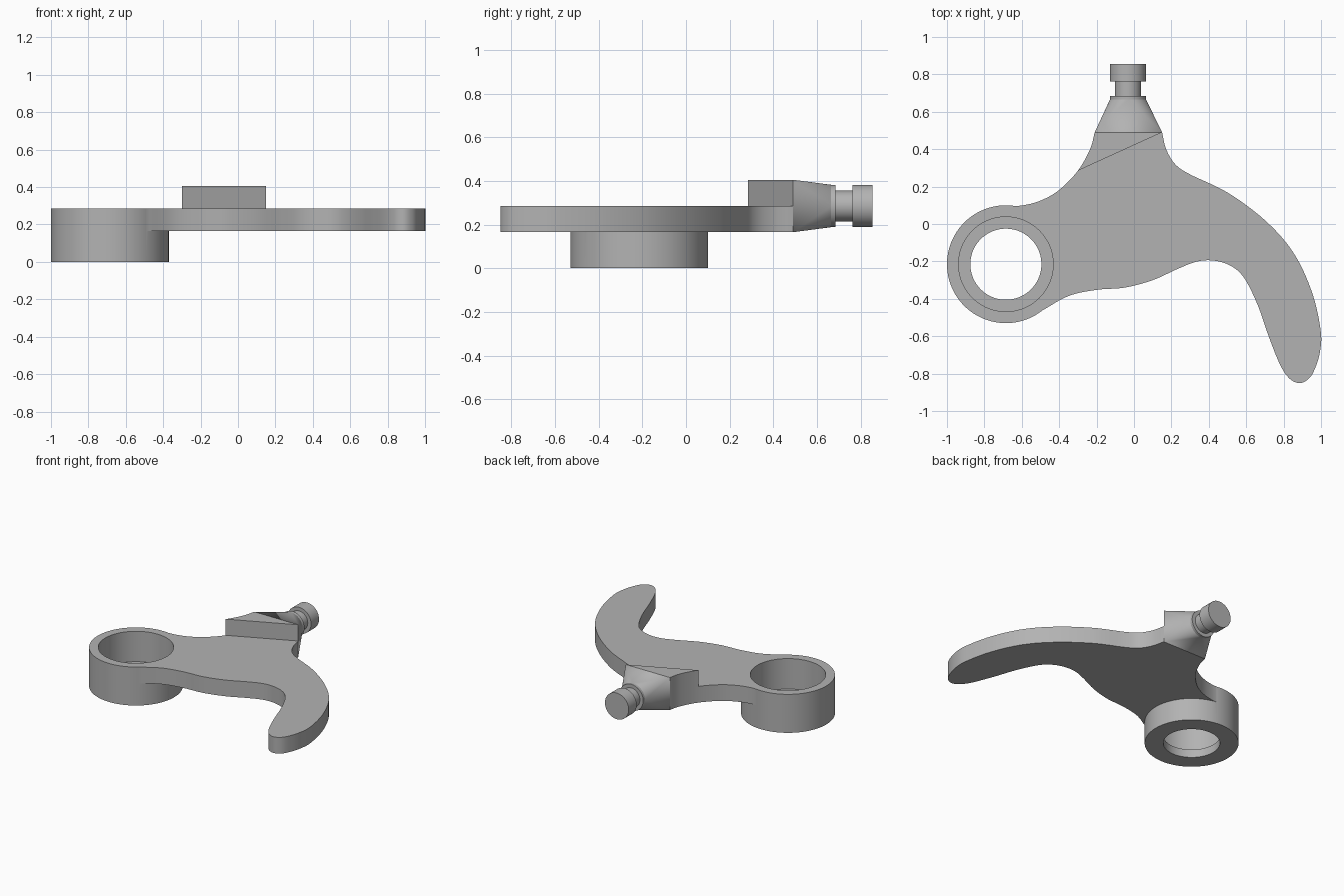
import bpy, bmesh, math
from mathutils import Vector

cube = bpy.data.objects.get("Cube")
if cube:
    bpy.data.objects.remove(cube, do_unlink=True)

grey = bpy.data.materials.new("plain grey")
grey.use_nodes = True
colour = (0.45, 0.45, 0.45, 1)
grey.diffuse_color = colour
grey.node_tree.nodes["Principled BSDF"].inputs["Base Color"].default_value = colour

BOTTOM, TOP, RAISED = 0.165, 0.285, 0.405
HUB = Vector((-0.685, -0.215, 0))
NOSE = Vector((-0.032, 0, TOP))


def finish(name, bm):
    bmesh.ops.recalc_face_normals(bm, faces=bm.faces)
    mesh = bpy.data.meshes.new(name)
    bm.to_mesh(mesh)
    bm.free()
    mesh.materials.append(grey)
    obj = bpy.data.objects.new(name, mesh)
    bpy.context.collection.objects.link(obj)
    return obj


def smooth(obj):
    bpy.ops.object.select_all(action='DESELECT')
    obj.select_set(True)
    bpy.context.view_layer.objects.active = obj
    bpy.ops.object.shade_smooth_by_angle(angle=math.radians(25))


def prism(name, points, z0, z1):
    bm = bmesh.new()
    face = bm.faces.new([bm.verts.new((x, y, z0)) for x, y in points])
    new = bmesh.ops.extrude_face_region(bm, geom=[face])["geom"]
    bmesh.ops.translate(bm, vec=(0, 0, z1 - z0),
                        verts=[v for v in new if isinstance(v, bmesh.types.BMVert)])
    return finish(name, bm)


def lathe(name, profile, place, closed=False, steps=96):
    """Revolve (radius, height) pairs; place maps local x, y, z to the model."""
    bm = bmesh.new()
    rings = []
    for r, h in profile:
        angles = [math.tau * i / steps for i in range(steps)]
        rings.append([bm.verts.new(place(r * math.cos(a), r * math.sin(a), h)) for a in angles])
    pairs = list(zip(rings, rings[1:]))
    if closed:
        pairs.append((rings[-1], rings[0]))
    else:
        bm.faces.new(rings[0])
        bm.faces.new(rings[-1])
    for a, b in pairs:
        for i in range(steps):
            j = (i + 1) % steps
            bm.faces.new((a[i], a[j], b[j], b[i]))
    return finish(name, bm)


def spline(points, steps=8):
    """Smooth path through the points."""
    p = [Vector(q) for q in points]
    p = [2 * p[0] - p[1]] + p + [2 * p[-1] - p[-2]]
    path = []
    for a, b, c, d in zip(p, p[1:], p[2:], p[3:]):
        for i in range(steps):
            t = i / steps
            path.append(0.5 * (2 * b + (c - a) * t + (2 * a - 5 * b + 4 * c - d) * t * t
                               + (3 * b - a - 3 * c + d) * t ** 3))
    return path + [p[-2]]


def combine(obj, other, operation):
    mod = obj.modifiers.new(operation, 'BOOLEAN')
    mod.operation = operation
    mod.solver = 'EXACT'
    mod.object = other
    bpy.context.view_layer.objects.active = obj
    bpy.ops.object.modifier_apply(modifier=mod.name)
    bpy.data.objects.remove(other, do_unlink=True)


def at_hub(x, y, z):
    return HUB + Vector((x, y, z))


def along_y(x, y, z):
    return NOSE + Vector((x, z, y))


# Lever plate: left flank, then the curved arm and the underside edge
flank = spline([(-0.69, 0.098), (-0.6, 0.099), (-0.5, 0.125), (-0.4, 0.182),
                (-0.3, 0.285), (-0.235, 0.4), (-0.21, 0.49)])
arm = spline([(0.15, 0.49), (0.172, 0.4), (0.22, 0.32), (0.3, 0.265), (0.5, 0.168),
              (0.7, 0.02), (0.85, -0.15), (0.95, -0.36), (0.998, -0.57), (0.993, -0.69),
              (0.96, -0.79), (0.925, -0.835), (0.88, -0.85), (0.83, -0.825), (0.78, -0.75),
              (0.72, -0.6), (0.66, -0.43), (0.59, -0.29), (0.52, -0.225), (0.43, -0.196),
              (0.34, -0.2), (0.24, -0.237), (0.1, -0.3), (-0.05, -0.34), (-0.2, -0.352),
              (-0.35, -0.385), (-0.49, -0.462)])
plate = prism("lever_plate", flank + arm, BOTTOM, TOP)

# Hub ring with a stepped bore, merged into the plate
clearance = lathe("hub_cutter", [(0.285, -0.1), (0.285, 0.5)], at_hub)
clearance.hide_render = True
combine(plate, clearance, 'DIFFERENCE')
ring = lathe("hub_ring", [(0.315, 0), (0.315, TOP), (0.253, TOP), (0.253, 0.06),
                          (0.19, 0.06), (0.19, 0)], at_hub, closed=True)
combine(plate, ring, 'UNION')
smooth(plate)

# Raised wedge following the flank
wedge = prism("raised_wedge", [p for p in flank if p.x >= -0.301] + [Vector((0.15, 0.49))],
              TOP, RAISED)
smooth(wedge)

# Transition from the rectangular end to the round nose
bm = bmesh.new()
for x in (-0.21, 0.15):
    for z in (BOTTOM, RAISED):
        bm.verts.new((x, 0.49, z))
for i in range(64):
    a = math.tau * i / 64
    bm.verts.new(along_y(0.097 * math.cos(a), 0.097 * math.sin(a), 0.665))
bmesh.ops.convex_hull(bm, input=bm.verts)
smooth(finish("tapered_neck", bm))

# Grooved round nose
smooth(lathe("grooved_nose", [(0.097, 0.665), (0.097, 0.685), (0.07, 0.685), (0.07, 0.762),
                              (0.097, 0.762), (0.097, 0.855)], along_y, steps=64))
